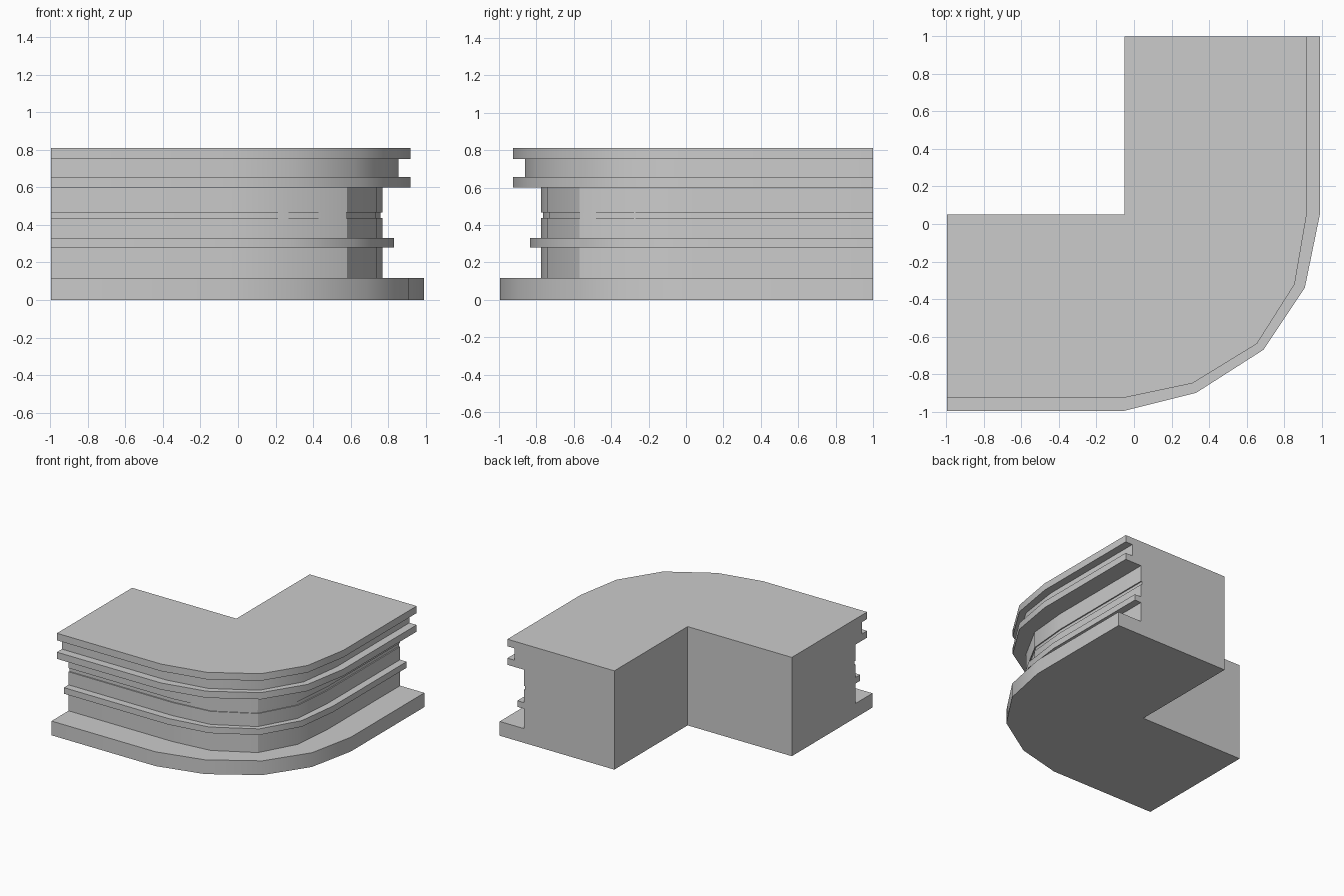
import bpy, bmesh
from mathutils import Vector

if "Cube" in bpy.data.objects:
    bpy.data.objects.remove(bpy.data.objects["Cube"])

CX, CY = -0.05, 0.05          # inner corner, centre of the bend
LEFT, BACK = -0.995, 1.0      # cut ends of the two arms
INNER, OUTER = 0.82, 1.04     # reach of the recessed wall and of the plinth

# Bend corners measured from the inner corner, at both reaches
bend_inner = [(0.32, -0.79), (0.63, -0.62), (0.79, -0.33)]
bend_outer = [(0.38, -0.95), (0.74, -0.72), (0.96, -0.39)]

# Moulding profile: (reach, bottom z, top z) of each band
bands = [(1.04, 0.0, 0.117), (0.82, 0.117, 0.28), (0.88, 0.28, 0.33),
         (0.82, 0.33, 0.437), (0.81, 0.437, 0.467), (0.82, 0.467, 0.6),
         (0.97, 0.6, 0.655), (0.905, 0.655, 0.752), (0.97, 0.752, 0.81)]


def outline(reach):
    """Outer path of the moulding from the left end round to the back end."""
    k = (reach - INNER) / (OUTER - INNER)
    bend = [Vector(a).lerp(Vector(b), k) if 0 <= k <= 1
            else Vector(a) + (Vector(b) - Vector(a)) * k
            for a, b in zip(bend_inner, bend_outer)]
    y = CY - reach - 0.005
    return ([(LEFT, y), (CX, y)] + [(CX + p.x, CY + p.y) for p in bend]
            + [(CX + reach, CY), (CX + reach, BACK)])


bm = bmesh.new()

# Moulded outer face
rows = [[bm.verts.new((x, y, z)) for x, y in outline(r)]
        for r, z0, z1 in bands for z in (z0, z1)]
for a, b in zip(rows, rows[1:]):
    for i in range(len(a) - 1):
        bm.faces.new((a[i], a[i + 1], b[i + 1], b[i]))

# Inner L-shaped wall
low, high = [[bm.verts.new((x, y, z)) for x, y in
              ((CX, BACK), (CX, CY), (LEFT, CY))] for z in (0, bands[-1][2])]
for i in range(2):
    bm.faces.new((low[i], low[i + 1], high[i + 1], high[i]))

# Top, underside and the two cut ends
bm.faces.new(rows[-1] + high)
bm.faces.new((rows[0] + low)[::-1])
bm.faces.new([r[0] for r in rows] + [high[2], low[2]])
bm.faces.new([r[-1] for r in rows][::-1] + [low[0], high[0]])
bmesh.ops.recalc_face_normals(bm, faces=bm.faces)

mesh = bpy.data.meshes.new("corner_moulding")
bm.to_mesh(mesh)
bm.free()
obj = bpy.data.objects.new("corner_moulding", mesh)
bpy.context.collection.objects.link(obj)
bpy.context.view_layer.objects.active = obj
obj.select_set(True)
bpy.ops.object.shade_smooth_by_angle(angle=0.5236)
